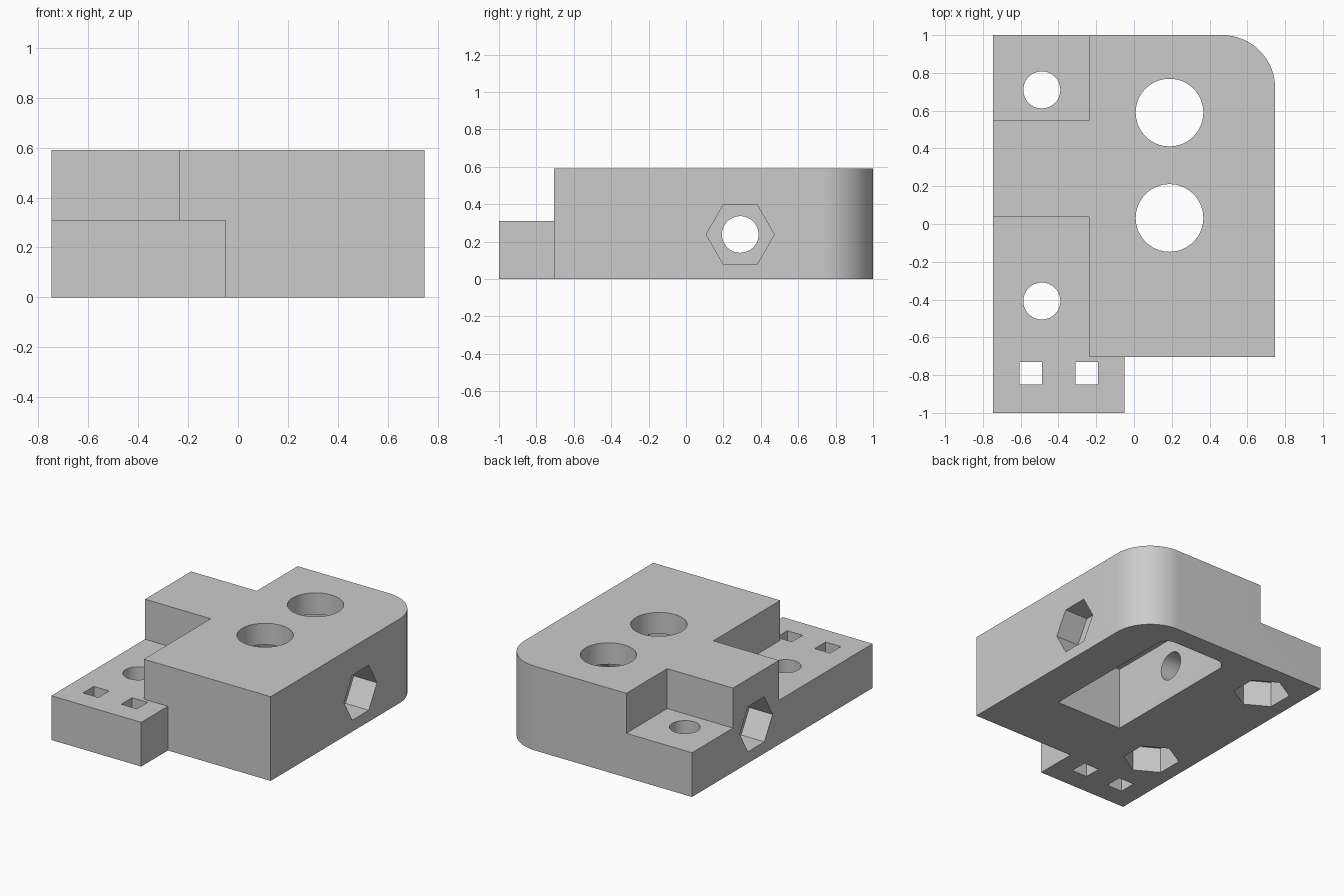
import bpy, bmesh, math
from mathutils import Matrix, Vector

cube = bpy.data.objects.get("Cube")
if cube:
    bpy.data.objects.remove(cube, do_unlink=True)

HALF_X, TOP, LEDGE, FRONT = 0.747, 0.59, 0.31, -0.705
PASS_R, HEX_R, HEX_DEPTH = 0.098, 0.182, 0.18

grey = bpy.data.materials.new("plain_grey")
grey.use_nodes = True
colour = (0.6, 0.6, 0.6, 1)
grey.diffuse_color = colour
grey.node_tree.nodes["Principled BSDF"].inputs["Base Color"].default_value = colour


def prism(name, outline, z0, z1, matrix=None):
    """Extrude a flat outline from z0 to z1, then place it."""
    bm = bmesh.new()
    face = bm.faces.new([bm.verts.new((x, y, z0)) for x, y in outline])
    out = bmesh.ops.extrude_face_region(bm, geom=[face])
    verts = [v for v in out["geom"] if isinstance(v, bmesh.types.BMVert)]
    bmesh.ops.translate(bm, verts=verts, vec=(0, 0, z1 - z0))
    if matrix:
        bm.transform(matrix)
    bmesh.ops.recalc_face_normals(bm, faces=bm.faces)
    mesh = bpy.data.meshes.new(name)
    bm.to_mesh(mesh)
    bm.free()
    mesh.materials.append(grey)
    obj = bpy.data.objects.new(name, mesh)
    bpy.context.collection.objects.link(obj)
    return obj


def rect(x0, x1, y0, y1):
    return [(x0, y0), (x1, y0), (x1, y1), (x0, y1)]


def ring(cx, cy, r, n, start=0.0):
    return [(cx + r * math.cos(start + math.tau * i / n),
             cy + r * math.sin(start + math.tau * i / n)) for i in range(n)]


def fillet(cx, cy, r, start, n):
    """Quarter arc, counter-clockwise from the start angle."""
    return [(cx + r * math.cos(start + math.pi / 2 * i / n),
             cy + r * math.sin(start + math.pi / 2 * i / n)) for i in range(n + 1)]


# Full-height body with a front tab and one rounded back corner
R = 0.28
outline = [(-HALF_X, -1), (-0.05, -1), (-0.05, FRONT), (HALF_X, FRONT)]
outline += fillet(HALF_X - R, 1 - R, R, 0, 24) + [(-HALF_X, 1)]
body = prism("mounting_block", outline, 0, TOP)


def cut(name, *args):
    cutter = prism(name, *args)
    cutter.hide_render = True
    mod = body.modifiers.new(name, "BOOLEAN")
    mod.operation, mod.solver, mod.object = "DIFFERENCE", "EXACT", cutter
    bpy.context.view_layer.objects.active = body
    bpy.ops.object.modifier_apply(modifier=mod.name)
    bpy.data.objects.remove(cutter, do_unlink=True)


# Lowered ledges: front one runs out over the tab, back one sits in the corner
cut("front_ledge", [(-1, -1.2), (0.1, -1.2), (0.1, FRONT), (-0.237, FRONT),
                    (-0.237, 0.037), (-1, 0.037)], LEDGE, 1)
cut("back_ledge", rect(-1, -0.237, 0.547, 1.2), LEDGE, 1)

# Underside pocket, rounded at its back corners
px0, px1, py0, py1, pr = -0.07, 0.45, -0.23, 0.855, 0.08
pocket = [(px0, py0), (px1, py0)]
pocket += fillet(px1 - pr, py1 - pr, pr, 0, 8)
pocket += fillet(px0 + pr, py1 - pr, pr, math.pi / 2, 8)
cut("pocket", pocket, -0.1, 0.44)

# Large top holes opening into the pocket
for y in (0.032, 0.59):
    cut("large_hole", ring(0.188, y, 0.179, 64), 0.38, 1)

# Vertical screw holes with hexagonal recesses underneath
for y in (-0.408, 0.71):
    cut("screw_hole", ring(-0.488, y, PASS_R, 48), -0.1, 1)
    cut("nut_recess", ring(-0.488, y, HEX_R, 6, math.pi / 2), -0.1, HEX_DEPTH)

# Square slots through the tab
for x in (-0.547, -0.25):
    cut("tab_slot", rect(x - 0.06, x + 0.06, -0.85, -0.73), -0.1, 1)

# Cross hole along x with a hexagonal recess on each side
across = Matrix.Translation(Vector((0, 0.29, 0.238))) @ Matrix.Rotation(math.pi / 2, 4, "Y")
cut("cross_hole", ring(0, 0, PASS_R, 48), -1, 1, across)
depth = HALF_X - HEX_DEPTH
for z0, z1 in ((depth, 1), (-1, -depth)):
    cut("side_recess", ring(0, 0, HEX_R, 6, math.pi / 2), z0, z1, across)

# Smooth round surfaces, keep hard edges
bpy.ops.object.select_all(action="DESELECT")
body.select_set(True)
bpy.context.view_layer.objects.active = body
bpy.ops.object.shade_smooth_by_angle(angle=math.radians(30))
